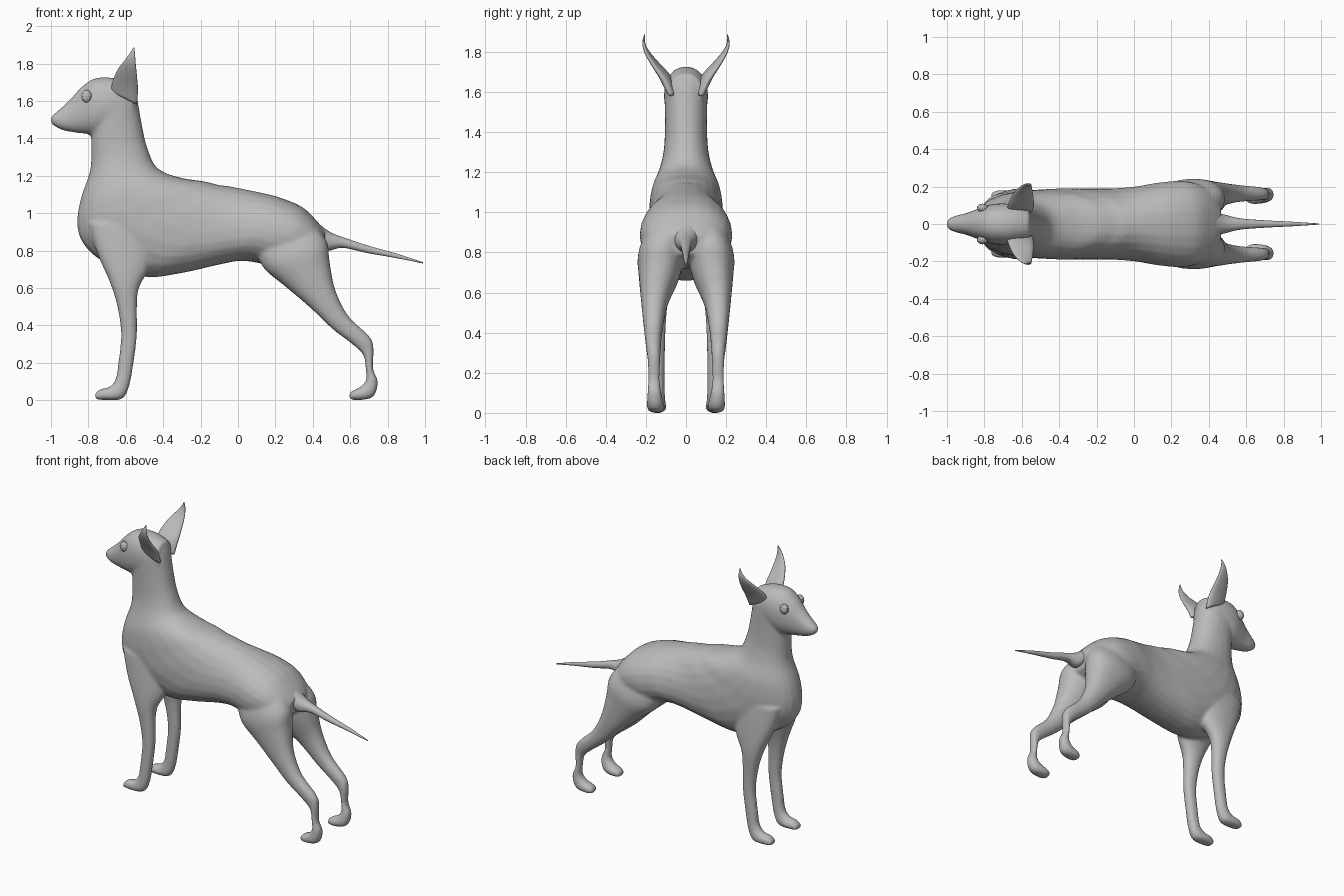
import bpy
import bmesh
from math import cos, sin, pi, copysign
from mathutils import Matrix, Vector

default_cube = bpy.data.objects.get("Cube")
if default_cube:
    bpy.data.objects.remove(default_cube, do_unlink=True)

SEGMENTS = 24
STEPS = 4


def make_material(name, colour):
    mat = bpy.data.materials.new(name)
    mat.use_nodes = True
    mat.diffuse_color = colour
    mat.node_tree.nodes["Principled BSDF"].inputs["Base Color"].default_value = colour
    return mat


coat = make_material("plain grey", (0.5, 0.5, 0.5, 1.0))


def finish(name, bm, smooth=True):
    """Turn a bmesh into a named, shaded object."""
    bmesh.ops.recalc_face_normals(bm, faces=bm.faces)
    for face in bm.faces:
        face.smooth = smooth
    mesh = bpy.data.meshes.new(name)
    bm.to_mesh(mesh)
    bm.free()
    mesh.materials.append(coat)
    obj = bpy.data.objects.new(name, mesh)
    bpy.context.collection.objects.link(obj)
    return obj


def blend(a, b, c, d, t):
    """Catmull-Rom interpolation between two stations."""
    return 0.5 * (2 * b + (c - a) * t + (2 * a - 5 * b + 4 * c - d) * t ** 2
                  + (3 * b - a - 3 * c + d) * t ** 3)


def loft(bm, stations, side=1):
    """Skin oval rings; a station is x, z of one edge, x, z of the other,
    half width across, and sideways offset."""
    rows = [Vector(s) for s in stations]
    last = len(rows) - 1
    dense = []
    for i in range(last):
        a, b, c, d = (rows[min(max(i + k, 0), last)] for k in (-1, 0, 1, 2))
        dense += [blend(a, b, c, d, k / STEPS) for k in range(STEPS)]
    dense.append(rows[-1])
    rings = []
    for x1, z1, x2, z2, width, offset in dense:
        ring = []
        for k in range(SEGMENTS):
            angle = 2 * pi * k / SEGMENTS
            u = copysign(abs(cos(angle)) ** 0.9, cos(angle))
            v = copysign(abs(sin(angle)) ** 0.9, sin(angle))
            ring.append(bm.verts.new(((x1 + x2 + (x1 - x2) * u) / 2,
                                      side * (offset + width * v),
                                      (z1 + z2 + (z1 - z2) * u) / 2)))
        rings.append(ring)
    for low, high in zip(rings, rings[1:]):
        for k in range(SEGMENTS):
            n = (k + 1) % SEGMENTS
            bm.faces.new((low[k], low[n], high[n], high[k]))
    bm.faces.new(rings[0])
    bm.faces.new(rings[-1][::-1])


# Neck flowing into chest, belly and rump
trunk = [
    (-.56, 1.68, -.75, 1.66, .085, 0),
    (-.54, 1.62, -.785, 1.57, .105, 0),
    (-.515, 1.48, -.785, 1.41, .105, 0),
    (-.485, 1.35, -.785, 1.29, .11, 0),
    (-.43, 1.24, -.795, 1.21, .13, 0),
    (-.31, 1.19, -.84, 1.08, .165, 0),
    (-.18, 1.17, -.86, .95, .18, 0),
    (-.1, 1.15, -.83, .84, .185, 0),
    (-.05, 1.145, -.72, .74, .19, 0),
    (0, 1.135, -.5, .66, .19, 0),
    (.05, 1.125, -.3, .68, .19, 0),
    (.12, 1.11, -.1, .725, .2, 0),
    (.22, 1.085, .03, .745, .22, 0),
    (.34, 1.035, .2, .72, .23, 0),
    (.42, .96, .36, .74, .19, 0),
    (.47, .9, .45, .79, .1, 0),
]

# Skull tapering to the nose
head = [
    (-.56, 1.69, -.56, 1.5, .08, 0),
    (-.66, 1.722, -.66, 1.45, .107, 0),
    (-.76, 1.722, -.75, 1.42, .107, 0),
    (-.83, 1.68, -.82, 1.425, .085, 0),
    (-.9, 1.605, -.88, 1.432, .06, 0),
    (-.96, 1.55, -.94, 1.445, .045, 0),
    (-.99, 1.525, -.985, 1.468, .03, 0),
    (-1.003, 1.505, -1.003, 1.49, .01, 0),
]

# Front leg from shoulder to toes
front_leg = [
    (-.8, .95, -.45, .92, .07, .1),
    (-.755, .79, -.47, .72, .07, .115),
    (-.685, .63, -.53, .6, .055, .135),
    (-.645, .5, -.54, .49, .043, .14),
    (-.625, .35, -.54, .35, .036, .14),
    (-.64, .2, -.56, .19, .034, .14),
    (-.655, .11, -.583, .07, .035, .14),
    (-.69, .07, -.62, .007, .04, .14),
    (-.735, .06, -.7, 0, .042, .14),
    (-.765, .035, -.76, .004, .03, .14),
]

# Hind leg from haunch over the hock to the toes
hind_leg = [
    (.08, .86, .4, .95, .1, .1),
    (.13, .715, .475, .85, .115, .125),
    (.25, .61, .49, .74, .1, .135),
    (.38, .5, .52, .59, .066, .157),
    (.5, .385, .59, .45, .047, .163),
    (.61, .3, .7, .345, .037, .162),
    (.67, .24, .725, .28, .031, .16),
    (.683, .16, .722, .17, .029, .16),
    (.685, .11, .748, .1, .034, .158),
    (.66, .075, .725, .02, .042, .153),
    (.62, .055, .65, 0, .044, .15),
    (.595, .04, .595, .004, .03, .15),
]

body_mesh = bmesh.new()
loft(body_mesh, trunk)
loft(body_mesh, head)
for side in (1, -1):
    loft(body_mesh, front_leg, side)
    loft(body_mesh, hind_leg, side)
body = finish("body", body_mesh)

# Fuse the body into one soft skin
fuse = body.modifiers.new("fuse", "REMESH")
fuse.mode = "VOXEL"
fuse.voxel_size = 0.011
fuse.use_smooth_shade = True
soften = body.modifiers.new("soften", "SMOOTH")
soften.factor = 0.5
soften.iterations = 5

# Tail
tail_mesh = bmesh.new()
loft(tail_mesh, [
    (.4, .97, .43, .84, .07, 0),
    (.49, .9, .48, .8, .05, 0),
    (.58, .865, .56, .815, .03, 0),
    (.7, .825, .69, .787, .02, 0),
    (.85, .783, .845, .76, .012, 0),
    (.99, .737, .99, .731, .003, 0),
])
finish("tail", tail_mesh)

# Ears and eyes on both sides
for side, label in ((1, "left"), (-1, "right")):
    ear_mesh = bmesh.new()
    loft(ear_mesh, [
        (-.68, 1.65, -.54, 1.58, .025, .075),
        (-.67, 1.705, -.535, 1.66, .027, .11),
        (-.645, 1.765, -.54, 1.73, .018, .16),
        (-.61, 1.812, -.546, 1.79, .012, .196),
        (-.58, 1.852, -.55, 1.84, .007, .211),
        (-.558, 1.887, -.554, 1.885, .002, .207),
    ], side)
    finish(label + "_ear", ear_mesh)

    eye_mesh = bmesh.new()
    bmesh.ops.create_uvsphere(
        eye_mesh, u_segments=10, v_segments=6, radius=0.03,
        matrix=Matrix.Translation((-.81, side * .085, 1.625))
        @ Matrix.Diagonal((1, .8, 1.15, 1)))
    finish(label + "_eye", eye_mesh, smooth=False)
